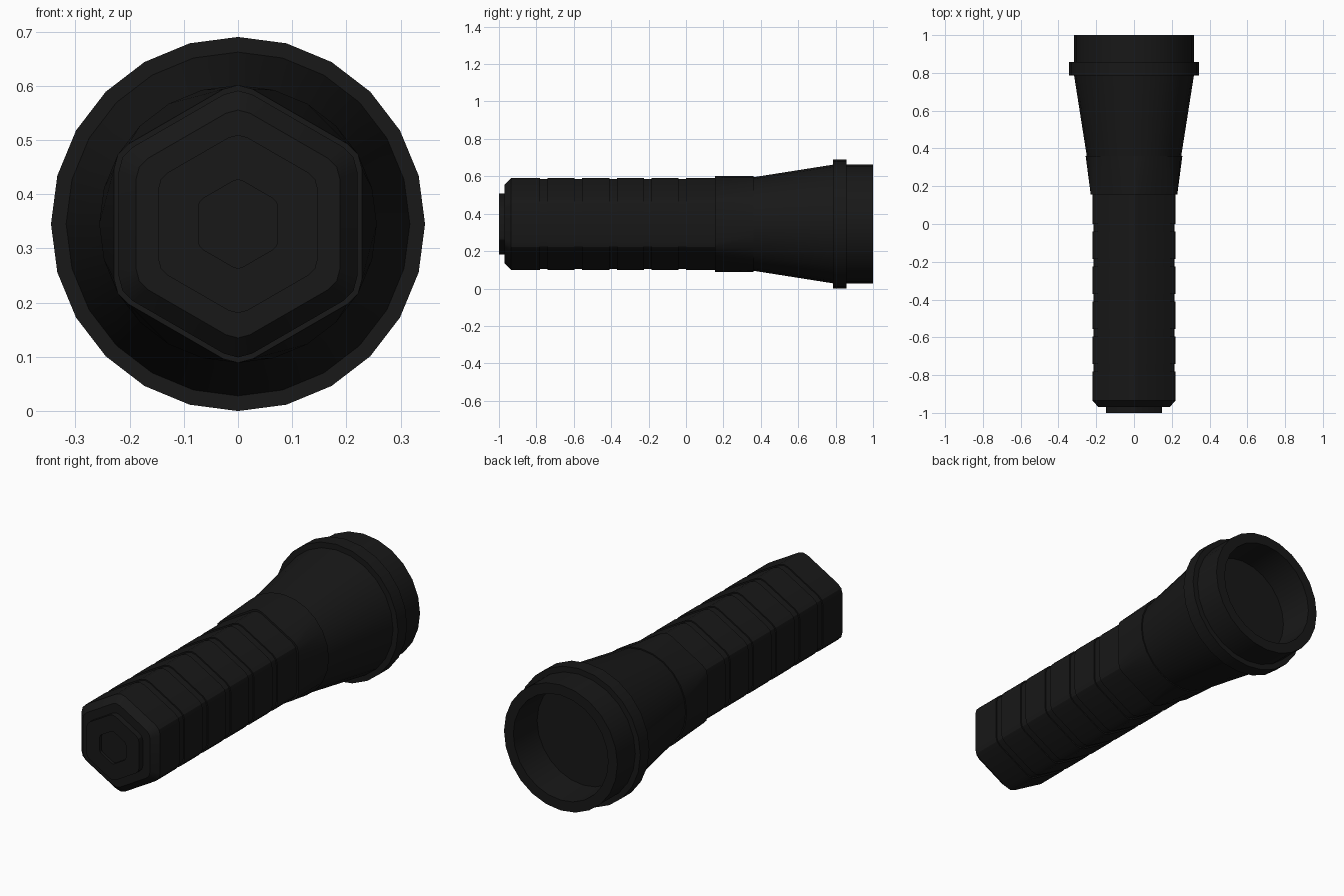
import bpy
import bmesh
from math import cos, sin, pi, sqrt
from mathutils import Vector

if "Cube" in bpy.data.objects:
    bpy.data.objects.remove(bpy.data.objects["Cube"])

CZ = 0.345  # height of the long axis

black = bpy.data.materials.new("black_metal")
black.diffuse_color = (0.009, 0.009, 0.009, 1)
black.use_nodes = True
black.node_tree.nodes["Principled BSDF"].inputs["Base Color"].default_value = black.diffuse_color


def section(y, a, k):
    """24-point ring: rounded hexagon of apothem a (k=0) to circle of radius a (k=1)."""
    tip, cut = a * 2 / sqrt(3), a * 0.136
    tangent_y = cut * cos(pi / 6)
    hexa = [(a, 0),
            (tip - cut * 0.5, -tangent_y),
            (tip - cut * sqrt(3) * 0.1547, 0),
            (tip - cut * 0.5, tangent_y)]
    pts = []
    for side in range(6):
        for j, (u, v) in enumerate(hexa):
            t = side * pi / 3 + (pi / 6 if j else 0)
            hx, hz = u * cos(t) - v * sin(t), u * sin(t) + v * cos(t)
            c = (side * 4 + j) * pi / 12
            pts.append(Vector((hx, y, CZ + hz)).lerp(
                Vector((a * cos(c), y, CZ + a * sin(c))), k))
    return pts


def loft(name, rings, cap_start=False, cap_end=False):
    bm = bmesh.new()
    rows = [[bm.verts.new(p) for p in section(*r)] for r in rings]
    for lo, hi in zip(rows, rows[1:]):
        for i in range(24):
            j = (i + 1) % 24
            bm.faces.new((lo[i], hi[i], hi[j], lo[j]))
    if cap_start:
        bm.faces.new(rows[0])
    if cap_end:
        bm.faces.new(rows[-1][::-1])
    mesh = bpy.data.meshes.new(name)
    bm.to_mesh(mesh)
    bm.free()
    mesh.materials.append(black)
    ob = bpy.data.objects.new(name, mesh)
    bpy.context.collection.objects.link(ob)
    bpy.ops.object.select_all(action='DESELECT')
    ob.select_set(True)
    bpy.context.view_layer.objects.active = ob
    bpy.ops.object.shade_smooth_by_angle(angle=pi / 6)
    return ob


# Tail button with a shallow hexagonal recess
loft("tail_button", [(-0.985, 0.073, 0), (-1.0, 0.073, 0),
                     (-1.0, 0.147, 0), (-0.97, 0.147, 0)], cap_start=True)

# Hexagonal handle with chamfered end and grip grooves
handle = [(-0.97, 0.147, 0), (-0.97, 0.188, 0), (-0.935, 0.22, 0)]
for n in range(5):
    g = -0.76 + 0.185 * n
    handle += [(g - 0.02, 0.22, 0), (g - 0.02, 0.214, 0),
               (g + 0.02, 0.214, 0), (g + 0.02, 0.22, 0)]
handle.append((0.155, 0.22, 0))
loft("handle", handle)

# Collar changing from hexagon to circle
loft("collar", [(0.155, 0.22, 0), (0.155, 0.229, 0),
                (0.36, 0.256, 1), (0.36, 0.25, 1)])

# Flared head, raised bezel ring, rim and recessed lens
loft("head", [(0.36, 0.25, 1), (0.785, 0.317, 1), (0.785, 0.345, 1),
              (0.857, 0.345, 1), (0.857, 0.317, 1), (1.0, 0.317, 1),
              (1.0, 0.265, 1), (0.82, 0.258, 1)], cap_end=True)
